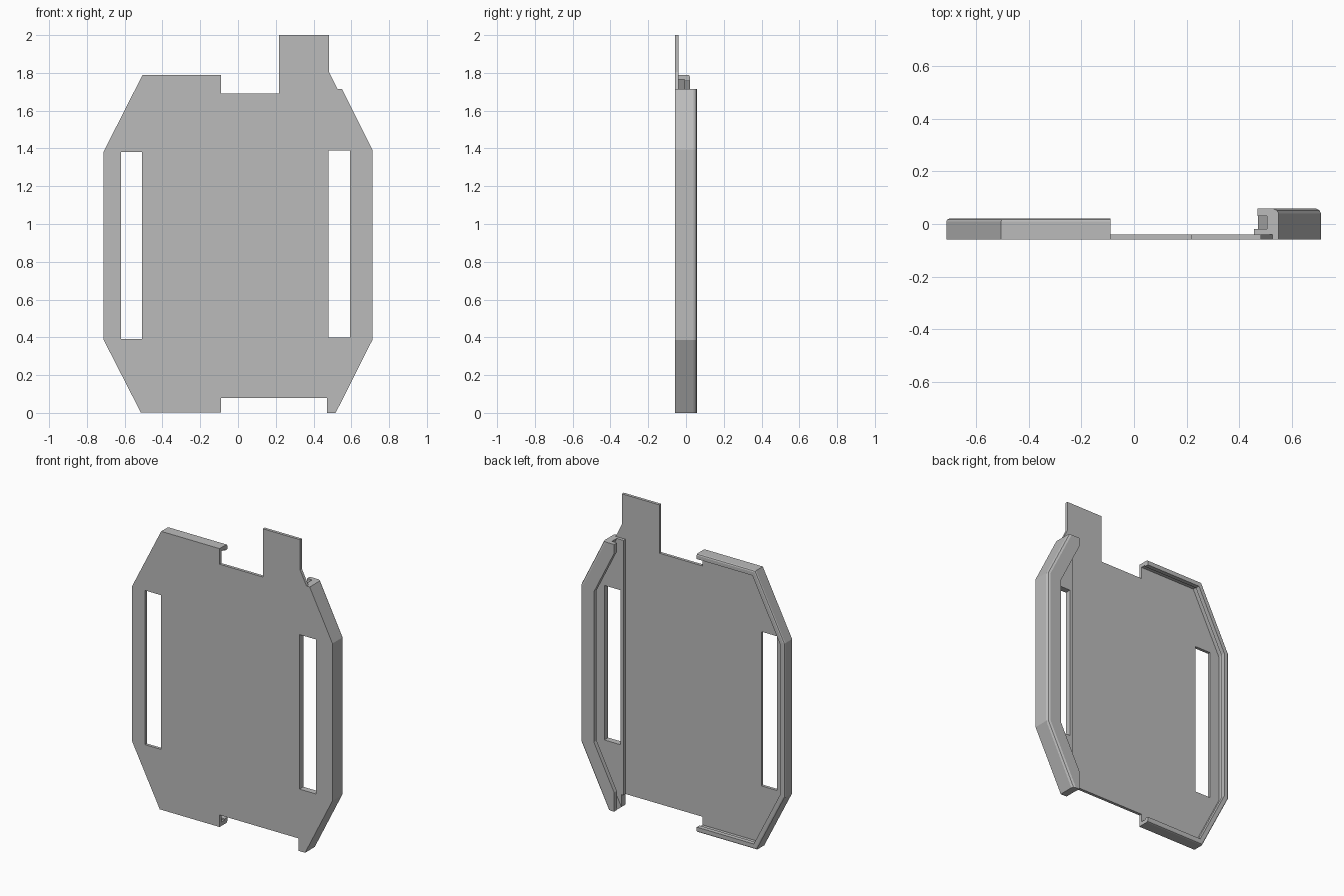
import bpy, bmesh
from mathutils import Vector

cube = bpy.data.objects.get("Cube")
if cube:
    bpy.data.objects.remove(cube, do_unlink=True)

grey = bpy.data.materials.new("matte_grey")
grey.use_nodes = True
GREY = (0.5, 0.5, 0.5, 1)
grey.diffuse_color = GREY
grey.node_tree.nodes["Principled BSDF"].inputs["Base Color"].default_value = GREY

FRONT, FLOOR, LEDGE = -0.058, -0.039, -0.019


def finish(name, bm):
    bmesh.ops.recalc_face_normals(bm, faces=bm.faces)
    mesh = bpy.data.meshes.new(name)
    bm.to_mesh(mesh)
    bm.free()
    mesh.materials.append(grey)
    obj = bpy.data.objects.new(name, mesh)
    bpy.context.scene.collection.objects.link(obj)
    return obj


def rect(x0, x1, z0, z1):
    return [(x0, z0), (x1, z0), (x1, z1), (x0, z1)]


def sheet(name, loops, y0, y1):
    """Flat sheet from an outline and hole loops in x, z."""
    bm = bmesh.new()
    edges = []
    for loop in loops:
        vs = [bm.verts.new((x, y0, z)) for x, z in loop]
        edges += [bm.edges.new((a, b)) for a, b in zip(vs, vs[1:] + vs[:1])]
    bmesh.ops.triangle_fill(bm, edges=edges, use_beauty=True, normal=(0, -1, 0))
    new = bmesh.ops.extrude_face_region(bm, geom=bm.faces[:])["geom"]
    verts = [g for g in new if isinstance(g, bmesh.types.BMVert)]
    bmesh.ops.translate(bm, verts=verts, vec=(0, y1 - y0, 0))
    return finish(name, bm)


def rim(name, path, profile, side, clip_x=None):
    """Sweep an (inset, y) profile along a path, with mitred corners and level ends."""
    pts = [Vector(p) for p in path]
    normals = []
    for a, b in zip(pts, pts[1:]):
        d = (b - a).normalized()
        normals.append(Vector((-d.y, d.x)) * side)
    bm = bmesh.new()
    rings = []
    for i, p in enumerate(pts):
        if 0 < i < len(pts) - 1:
            m = normals[i - 1] + normals[i]
            m = m / m.dot(normals[i])
        else:
            n = normals[0] if i == 0 else normals[-1]
            # sloping ends are cut level, straight ends square
            m = Vector((1 / n.x, 0)) if abs(n.x) > 0.1 else n
        rings.append([bm.verts.new((p.x + m.x * s, y, p.y + m.y * s)) for s, y in profile])
    k = len(profile)
    for r, q in zip(rings, rings[1:]):
        for j in range(k):
            bm.faces.new((r[j], r[(j + 1) % k], q[(j + 1) % k], q[j]))
    bm.faces.new(rings[0])
    bm.faces.new(rings[-1])
    if clip_x is not None:
        cut = bmesh.ops.bisect_plane(bm, geom=bm.verts[:] + bm.edges[:] + bm.faces[:],
                                     plane_co=(clip_x, 0, 0), plane_no=(-1, 0, 0),
                                     clear_outer=True)["geom_cut"]
        bmesh.ops.holes_fill(bm, edges=[e for e in cut if isinstance(e, bmesh.types.BMEdge)])
    return finish(name, bm)


# Outer edges of the two sides, top to bottom
right_edge = [(-0.09, 1.79), (-0.505, 1.79), (-0.713, 1.38),
              (-0.713, 0.39), (-0.515, 0.003), (-0.09, 0.003)]
left_edge = [(0.55, 1.715), (0.711, 1.395), (0.711, 0.385), (0.517, 0)]
right_window = rect(-0.62, -0.508, 0.39, 1.38)
left_window = rect(0.478, 0.593, 0.398, 1.39)

# Back plate with tab, notches and the two slots
outline = (right_edge + [(-0.09, 0.08), (0.472, 0.08), (0.472, 0)] + left_edge[::-1]
           + [(0.527, 1.715), (0.482, 1.805), (0.482, 2), (0.217, 2), (0.217, 1.69), (-0.09, 1.69)])
sheet("plate", [outline, right_window, left_window], FRONT, FLOOR)

# Raised ledge beside the channel
ledge = ([(0.457, 1.715)] + left_edge + [(0.472, 0), (0.472, 0.08), (0.457, 0.08)])
sheet("channel_ledge", [ledge, left_window], FLOOR, LEDGE)

# Open channel with rounded outer edge
channel = [(0, LEDGE), (0, 0.04), (0.006, 0.052), (0.018, 0.058), (0.097, 0.058),
           (0.097, 0.03), (0.04, 0.03), (0.04, LEDGE)]
rim("channel_rim", left_edge, channel, -1, clip_x=0.47)

# Low rim with a small inner lip
lip = [(0, FLOOR), (0, 0.01), (0.003, 0.017), (0.01, 0.02), (0.033, 0.02),
       (0.033, -0.008), (0.025, -0.008), (0.025, FLOOR)]
rim("low_rim", right_edge, lip, 1)
